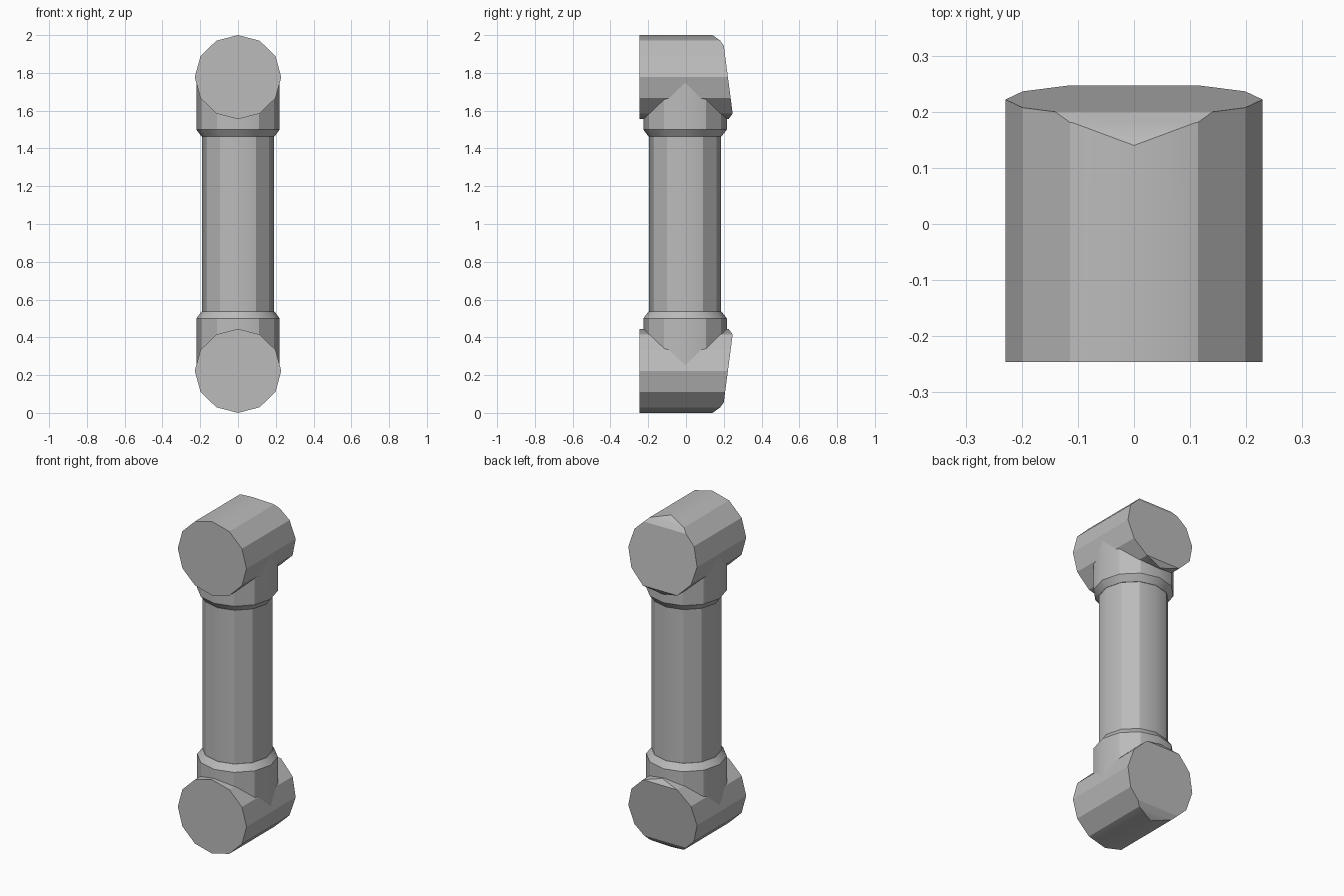
import bpy, bmesh, math
from mathutils import Matrix, Vector

cube = bpy.data.objects.get("Cube")
if cube:
    bpy.data.objects.remove(cube, do_unlink=True)

SIDES = 12
MID = 1.0            # height of the mirror plane

grey = bpy.data.materials.new("plain grey")
grey.use_nodes = True
COLOUR = (0.5, 0.5, 0.5, 1)
grey.diffuse_color = COLOUR
grey.node_tree.nodes["Principled BSDF"].inputs["Base Color"].default_value = COLOUR


def finish(bm, name, soft):
    """Shade softly only across shallow edges and the chosen long edges."""
    bmesh.ops.recalc_face_normals(bm, faces=bm.faces)
    for f in bm.faces:
        f.smooth = True
    for e in bm.edges:
        e.smooth = e.calc_face_angle(0) < math.radians(28) or soft(e)
    mesh = bpy.data.meshes.new(name)
    bm.to_mesh(mesh)
    bm.free()
    mesh.materials.append(grey)
    obj = bpy.data.objects.new(name, mesh)
    bpy.context.collection.objects.link(obj)
    return obj


def mid(e):
    return (e.verts[0].co + e.verts[1].co) / 2


def direction(e):
    return (e.verts[1].co - e.verts[0].co).normalized()


def flip(bm):
    """Mirror the mesh about the middle height."""
    for v in bm.verts:
        v.co.z = 2 * MID - v.co.z


def cut(bm, a, b):
    """Slice off everything behind the line a-b (points in y, z) and cap it."""
    dy, dz = b[0] - a[0], b[1] - a[1]
    bmesh.ops.bisect_plane(bm, geom=bm.verts[:] + bm.edges[:] + bm.faces[:],
                           plane_co=Vector((0, *a)), plane_no=Vector((0, -dz, dy)),
                           clear_outer=True, dist=1e-5)
    bmesh.ops.holes_fill(bm, edges=[e for e in bm.edges if e.is_boundary], sides=0)


# Cross pieces: twelve-sided drums with a slanted, chamfered back end
BACK = [(0.14, 2.0), (0.18, 1.972), (0.2, 1.945), (0.247, 1.585), (0.225, 1.555)]


def cross_piece(name, mirrored):
    bm = bmesh.new()
    front, back = -0.246, 0.4
    place = (Matrix.Translation((0, (front + back) / 2, 1.7775))
             @ Matrix.Diagonal((0.229, 1, 0.2225, 1))
             @ Matrix.Rotation(math.pi / 2, 4, 'X'))
    bmesh.ops.create_cone(bm, cap_ends=True, segments=SIDES, radius1=1, radius2=1,
                          depth=back - front, matrix=place)
    for a, b in zip(BACK, BACK[1:]):
        cut(bm, a, b)
    if mirrored:
        flip(bm)
    return finish(bm, name, lambda e: abs(mid(e).x) < 0.01 and abs(direction(e).y) > 0.7)


# Upright parts: stacked rings of (radius, height)
def upright(name, rings, mirrored=False):
    bm = bmesh.new()
    cy = -0.005
    loops = []
    for r, z in rings:
        loops.append([bm.verts.new((r * math.cos(math.tau * i / SIDES),
                                    cy + r * math.sin(math.tau * i / SIDES), z))
                      for i in range(SIDES)])
    for low, high in zip(loops, loops[1:]):
        for i in range(SIDES):
            j = (i + 1) % SIDES
            bm.faces.new((low[i], low[j], high[j], high[i]))
    bm.faces.new(loops[0])
    bm.faces.new(loops[-1])
    if mirrored:
        flip(bm)
    return finish(bm, name, lambda e: abs(direction(e).z) > 0.5
                  and min(abs(mid(e).x), abs(mid(e).y - cy)) < 0.01)


upright("pipe", [(0.191, 0.5), (0.191, 1.5)])
COLLAR = [(0.193, 1.463), (0.221, 1.5), (0.221, 1.78)]
for side, mirrored in (("upper", False), ("lower", True)):
    cross_piece(side + "_cross_piece", mirrored)
    upright(side + "_collar", COLLAR, mirrored)
